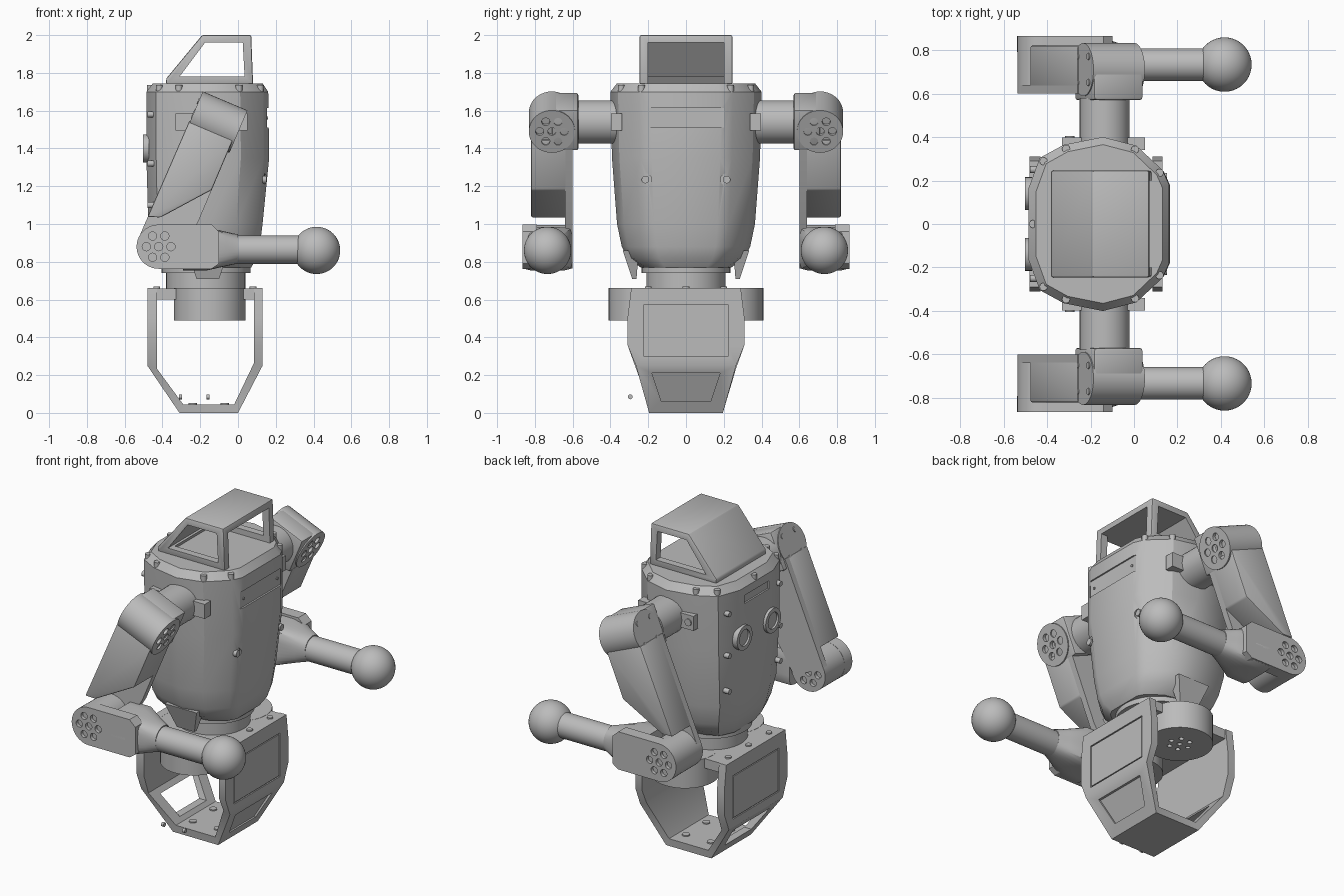
import bpy, bmesh, math
from mathutils import Vector

cube = bpy.data.objects.get("Cube")
if cube:
    bpy.data.objects.remove(cube, do_unlink=True)

GREY = bpy.data.materials.new("plain_grey")
GREY.use_nodes = True
GREY.diffuse_color = (0.5, 0.5, 0.5, 1)
GREY.node_tree.nodes["Principled BSDF"].inputs["Base Color"].default_value = (0.5, 0.5, 0.5, 1)


# ---- helpers ----
def shade(me):
    me.shade_smooth()
    me.set_sharp_from_angle(angle=math.radians(28))


def finish(name, bm):
    bmesh.ops.recalc_face_normals(bm, faces=bm.faces)
    me = bpy.data.meshes.new(name)
    bm.to_mesh(me)
    bm.free()
    me.materials.append(GREY)
    shade(me)
    obj = bpy.data.objects.new(name, me)
    bpy.context.collection.objects.link(obj)
    return obj


def bevel(bm, width):
    if width:
        bmesh.ops.recalc_face_normals(bm, faces=bm.faces)
        bmesh.ops.bevel(bm, geom=bm.edges[:], offset=width, segments=2,
                        affect='EDGES', profile=0.5)


def loft(name, rings, round_=0):
    """Skin equal-length rings of points and cap both ends."""
    bm = bmesh.new()
    loops = [[bm.verts.new(p) for p in ring] for ring in rings]
    n = len(rings[0])
    for a, b in zip(loops, loops[1:]):
        for i in range(n):
            j = (i + 1) % n
            bm.faces.new((a[i], a[j], b[j], b[i]))
    bm.faces.new(loops[0])
    bm.faces.new(loops[-1])
    bevel(bm, round_)
    return finish(name, bm)


def prism(name, outline, y0, y1, round_=0):
    """Extrude an (x, z) outline along y."""
    return loft(name, [[(x, y, z) for x, z in outline] for y in (y0, y1)], round_)


def box(name, lo, hi, round_=0):
    (x0, y0, z0), (x1, y1, z1) = lo, hi
    return prism(name, [(x0, z0), (x1, z0), (x1, z1), (x0, z1)], y0, y1, round_)


def cyl(name, a, b, r, sides=40):
    a, b = Vector(a), Vector(b)
    turn = (b - a).to_track_quat('Z', 'Y')
    circle = [turn @ Vector((r * math.cos(t), r * math.sin(t), 0))
              for t in (math.tau * i / sides for i in range(sides))]
    return loft(name, [[p + c for c in circle] for p in (a, b)])


def cut(obj, *cutters):
    for c in cutters:
        mod = obj.modifiers.new("cut", 'BOOLEAN')
        mod.operation, mod.solver, mod.object = 'DIFFERENCE', 'EXACT', c
        bpy.context.view_layer.objects.active = obj
        bpy.ops.object.modifier_apply(modifier=mod.name)
        bpy.data.objects.remove(c, do_unlink=True)
    shade(obj.data)


def bolt_circle(name, centre, axis, r=0.065, size=0.022):
    """Cutters for a centre hole and six holes round it."""
    axis = Vector(axis).normalized()
    turn = axis.to_track_quat('Z', 'Y')
    spots = [Vector()] + [turn @ Vector((r * math.cos(i * math.tau / 6), r * math.sin(i * math.tau / 6), 0))
                          for i in range(6)]
    c = Vector(centre)
    return [cyl(name, c + p - axis * 0.02, c + p + axis * 0.02, size, 16) for p in spots]


# ---- torso ----
HALF = [(1, .46), (.955, .62), (.77, .9), (.53, 1), (.25, .91), (.08, .76), (0, .41)]


def section(z, x0, x1, w):
    side = [(x0 + t * (x1 - x0), w * k, z) for t, k in HALF]
    return side + [(x, -y, z) for x, y, z in reversed(side)]


torso = loft("torso", [section(*s) for s in (
    (.77, -.40, .07, .24), (.82, -.43, .10, .31), (.88, -.45, .115, .34),
    (1.0, -.475, .13, .365), (1.35, -.485, .165, .392), (1.70, -.485, .16, .40),
    (1.745, -.45, .13, .365))])
cut(torso, box("panel_cutter", (.152, -.2, 1.51), (.3, .2, 1.615)),
    *[cyl("screw_cutter", (.14, y, 1.235), (.3, y, 1.235), .033, 20) for y in (-.215, .215)],
    box("slot_cutter", (-.6, -.12, 1.6), (-.475, .12, 1.65)))

for y in (-.215, .215):
    cyl("chest_screw", (.13, y, 1.235), (.152, y, 1.235), .02, 16)
for y in (-.165, .165):
    cyl("panel_pin", (.14, y, 1.56), (.158, y, 1.56), .008, 12)
for i, p in enumerate(section(1.70, -.465, .145, .38)):
    if i % 7 in (1, 2, 4, 5):
        cyl("lid_screw", p, (p[0], p[1], 1.735), .018, 16)
cyl("lid_screw", (-.465, 0, 1.70), (-.465, 0, 1.735), .018, 16)

# back panel with round ports and edge screws
for y in (-.14, .14):
    port = cyl("back_port", (-.47, y, 1.4), (-.502, y, 1.4), .075)
    cut(port, cyl("port_cutter", (-.49, y, 1.4), (-.6, y, 1.4), .05))
for y in (-.25, .25):
    for z in (1.1, 1.32, 1.58):
        cyl("back_screw", (-.44, y, z), (-.478, y, z), .016, 16)

# ---- head frame ----
head = prism("head_frame", [(-.38, 1.74), (-.38, 1.77), (-.19, 2.0), (.07, 2.0), (.08, 1.74)],
             -.245, .245, .008)
cut(head,
    prism("window_cutter", [(-.31, 1.78), (-.175, 1.96), (.025, 1.96), (.035, 1.78)], -.4, .4),
    prism("inside_cutter", [(-.335, 1.72), (-.17, 1.96), (.2, 1.96), (.2, 1.72)], -.2, .2))

# ---- arms ----
def arm_xz(u, v):
    """Tilted upper-arm frame: u runs down the arm, v toward its front."""
    return (-.13 - .39 * u + .92 * v, 1.54 - .92 * u - .39 * v)


def arm_point(u, v, y):
    x, z = arm_xz(u, v)
    return (x, y, z)


for s, tag in ((1, "left_"), (-1, "right_")):
    # shoulder
    box(tag + "shoulder_plate", (-.33, s * .34, 1.495), (.05, s * .398, 1.585))
    cyl(tag + "shoulder_screw", (-.295, s * .39, 1.54), (-.295, s * .405, 1.54), .022, 16)
    cyl(tag + "shoulder_tube", (-.135, s * .33, 1.54), (-.135, s * .58, 1.54), .115)
    prism(tag + "shoulder_motor", [arm_xz(*p) for p in ((-.125, -.11), (-.125, .135), (.11, .135), (.11, -.11))],
          s * .57, s * .71, .012)
    motor = cyl(tag + "motor_drum", arm_point(-.005, -.115, s * .71), arm_point(-.005, .142, s * .71), .122)
    cut(motor, *bolt_circle("bolt_cutter", arm_point(-.005, .142, s * .71), (.92, 0, -.39)))
    for u in (-.07, .06):
        for dy in (-.06, .06):
            y = s * (.71 + dy)
            cyl(tag + "motor_screw", arm_point(u, -.1, y), arm_point(u, -.12, y), .016, 12)
    # upper arm
    prism(tag + "upper_arm", [arm_xz(*p) for p in
          ((.05, -.12), (.05, .132), (.335, .132), (.574, -.06), (.6, -.125))],
          s * .63, s * .82, .008)
    prism(tag + "upper_arm_wall", [arm_xz(*p) for p in
          ((.05, -.12), (.05, .132), (.52, .132), (.72, .1), (.72, -.125))], s * .6, s * .64)
    # elbow
    hub = cyl(tag + "elbow_hub", (-.42, s * .6, .88), (-.42, s * .8, .88), .116)
    cut(hub, *bolt_circle("bolt_cutter", (-.42, s * .6, .88), (0, 1, 0)))
    stadium = [(-.42 + .117 * math.cos(t), .88 + .117 * math.sin(t))
               for t in (math.pi / 2 + math.pi * i / 20 for i in range(21))]
    plate = prism(tag + "forearm_plate", stadium + [(-.14, .763), (-.1, .79), (-.1, .96), (-.14, .997)],
                  s * .79, s * .865)
    cut(plate, *bolt_circle("bolt_cutter", (-.42, s * .865, .88), (0, 1, 0)))
    # forearm block tapering into a round rod
    rings = []
    for x, w, h, power in ((-.29, .132, .115, 8), (-.17, .132, .115, 8), (-.06, .095, .09, 3), (0, .077, .077, 2)):
        ring = []
        for i in range(32):
            c, d = math.cos(i * math.tau / 32), math.sin(i * math.tau / 32)
            k = (abs(c) ** power + abs(d) ** power) ** (-1 / power)
            ring.append((x, s * .733 + w * k * c, .868 + h * k * d))
        rings.append(ring)
    loft(tag + "forearm_block", rings)
    cyl(tag + "forearm_rod", (-.02, s * .733, .864), (.36, s * .733, .864), .075)
    bm = bmesh.new()
    bmesh.ops.create_uvsphere(bm, u_segments=40, v_segments=24, radius=.125)
    bmesh.ops.translate(bm, verts=bm.verts, vec=(.416, s * .733, .86))
    finish(tag + "hand_ball", bm)

    # side tab under the torso
    loft(tag + "torso_tab", [[(-.27, s * .25, .86), (-.05, s * .25, .86), (-.05, s * .335, .86), (-.27, s * .335, .86)],
                             [(-.22, s * .262, .71), (-.1, s * .262, .71), (-.1, s * .285, .71), (-.22, s * .285, .71)]])
    # hip drum
    drum = cyl(tag + "hip_drum", (-.15, s * .22, .49), (-.15, s * .22, .66), .19)
    cut(drum, *bolt_circle("bolt_cutter", (-.15, s * .22, .49), (0, 0, 1), .06, .014))

# ---- waist ----
cyl("waist_ring", (-.17, 0, .65), (-.17, 0, .75), .21)
cyl("waist_collar", (-.17, 0, .74), (-.17, 0, .79), .235)

# ---- hip cage: one bent strap, wide at the top and narrow at the foot ----
path = [(-.48, .66, -.43, .66, .29), (-.48, .5, -.43, .5, .31), (-.48, .36, -.43, .36, .31),
        (-.48, .25, -.43, .235, .265), (-.31, 0, -.29, .045, .195),
        (0, 0, -.02, .045, .195), (.13, .25, .085, .265, .265),
        (.13, .36, .085, .36, .31), (.13, .5, .085, .5, .31), (.13, .66, .085, .66, .29)]
cage = loft("hip_cage", [[(a, w, b), (a, -w, b), (c, -w, d), (c, w, d)] for a, b, c, d, w in path])
# rear opening, shallow front and rear panels
window = loft("window_cutter", [[(x, -.18, .205), (x, .18, .205), (x, .13, .07), (x, -.13, .07)]
                                for x in (-.7, -.25)])
recess = loft("recess_cutter", [[(.103 + dx, -.18, .21), (.103 + dx, .18, .21),
                                 (.028 + dx, .13, .06), (.028 + dx, -.13, .06)] for dx in (-.008, .2)])
cut(cage, window, recess, box("panel_cutter", (.122, -.225, .3), (.3, .225, .57)),
    box("panel_cutter", (-.7, -.225, .3), (-.472, .225, .57)))
box("front_panel", (.1, -.218, .307), (.129, .218, .563))
box("rear_panel", (-.479, -.218, .307), (-.45, .218, .563))

box("hip_plate", (-.475, -.285, .6), (.125, .285, .659))
for x in (-.43, .08):
    for y in (-.2, 0, .2):
        cyl("hip_screw", (x, y, .65), (x, y, .668), .018, 16)
for x in (-.24, -.07):
    for y in (-.1, .1):
        cyl("foot_screw", (x, y, .03), (x, y, .052), .022, 16)

# small loose pins beside the foot
for x in (-.305, -.16):
    cyl("foot_pin", (x - .008, -.295, .085), (x + .008, -.295, .085), .013, 12)
